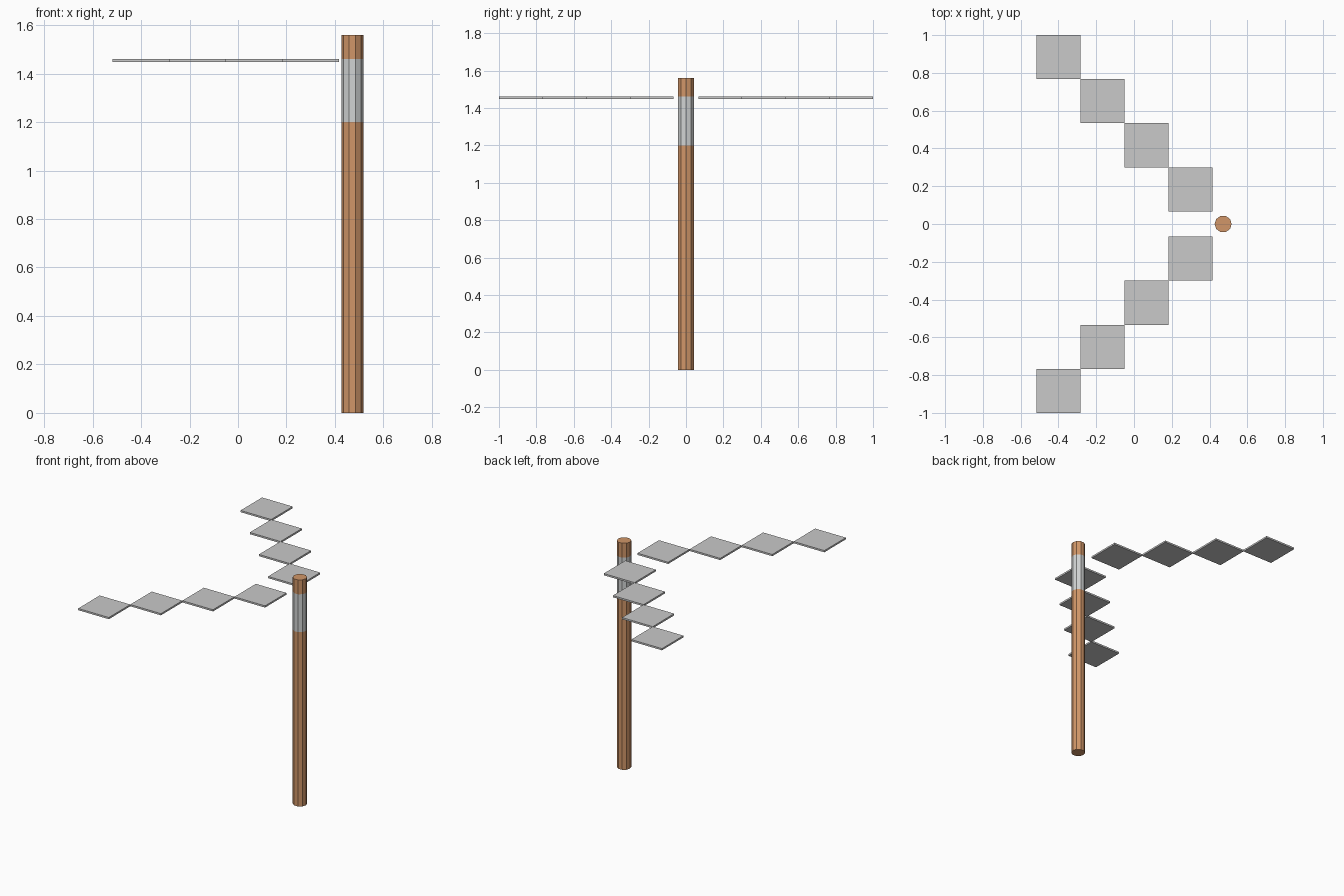
import bpy, bmesh, math

if "Cube" in bpy.data.objects:
    bpy.data.objects.remove(bpy.data.objects["Cube"])

POLE_X, RADIUS, SIDES = 0.472, 0.045, 10
TILE, TILE_TOP, TILE_THICK = 0.2333, 1.461, 0.012


def material(name, srgb):
    mat = bpy.data.materials.new(name)
    mat.diffuse_color = [((c + 0.055) / 1.055) ** 2.4 for c in srgb] + [1.0]
    mat.use_nodes = True
    mat.node_tree.nodes["Principled BSDF"].inputs["Base Color"].default_value = mat.diffuse_color
    return mat


wood = material("wood brown", (0.82, 0.59, 0.41))
silver = material("band silver", (0.82, 0.83, 0.83))
grey = material("tile grey", (0.79, 0.79, 0.79))


def add_object(name, bm, mats):
    bmesh.ops.recalc_face_normals(bm, faces=bm.faces)
    mesh = bpy.data.meshes.new(name)
    bm.to_mesh(mesh)
    bm.free()
    for m in mats:
        mesh.materials.append(m)
    obj = bpy.data.objects.new(name, mesh)
    bpy.context.collection.objects.link(obj)
    return obj


# Ten-sided pole with a silver band below the top
bm = bmesh.new()
rings = [[bm.verts.new((POLE_X + RADIUS * math.cos(math.tau * i / SIDES),
                        RADIUS * math.sin(math.tau * i / SIDES), z))
          for i in range(SIDES)] for z in (0.0, 1.2, 1.461, 1.56)]
for level, (low, high) in enumerate(zip(rings, rings[1:])):
    for i in range(SIDES):
        j = (i + 1) % SIDES
        face = bm.faces.new((low[i], low[j], high[j], high[i]))
        face.material_index = 1 if level == 1 else 0
bm.faces.new(rings[0])
bm.faces.new(rings[-1])
add_object("pole", bm, [wood, silver])

# Two diagonal arms of flat square tiles touching at their corners
for side, label in ((1, "back"), (-1, "front")):
    for k in range(4):
        bm = bmesh.new()
        bmesh.ops.create_cube(bm, size=1)
        bmesh.ops.scale(bm, vec=(TILE, TILE, TILE_THICK), verts=bm.verts)
        bmesh.ops.translate(bm, verts=bm.verts, vec=(
            -0.517 + TILE * (k + 0.5),
            side * (1 - TILE * (k + 0.5)),
            TILE_TOP - TILE_THICK / 2))
        add_object(f"{label}_tile_{k + 1}", bm, [grey])
